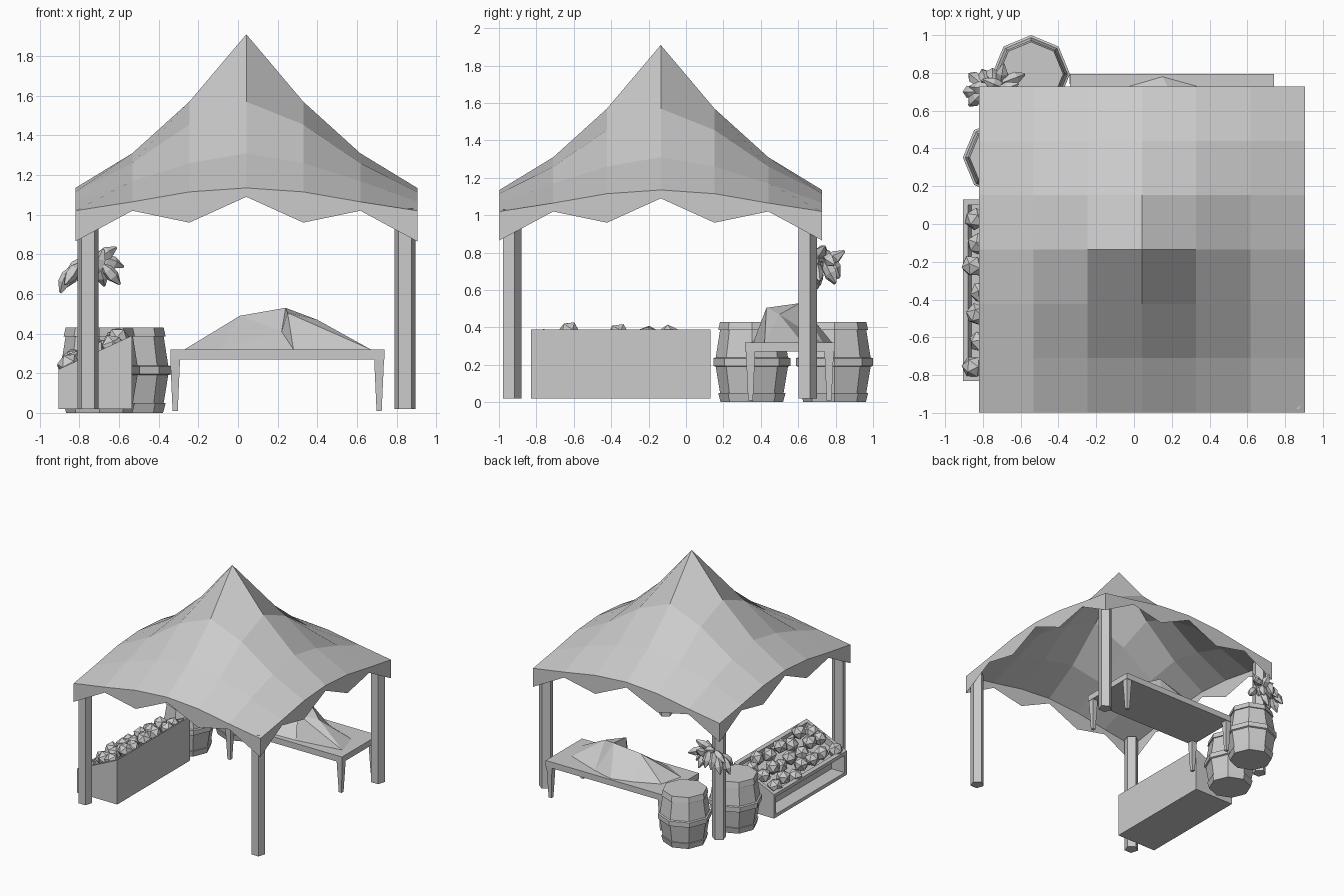
import bpy, bmesh, math, random
from mathutils import Vector

if "Cube" in bpy.data.objects:
    bpy.data.objects.remove(bpy.data.objects["Cube"])

random.seed(4)


def finish(name, bm, normals=True):
    if normals:
        bmesh.ops.recalc_face_normals(bm, faces=bm.faces[:])
    me = bpy.data.meshes.new(name)
    bm.to_mesh(me)
    bm.free()
    ob = bpy.data.objects.new(name, me)
    bpy.context.collection.objects.link(ob)
    return ob


def loft(bm, rings):
    """Skin a list of equal-length point loops and cap both ends."""
    loops = [[bm.verts.new(p) for p in r] for r in rings]
    n = len(loops[0])
    for a, b in zip(loops, loops[1:]):
        for i in range(n):
            j = (i + 1) % n
            bm.faces.new((a[i], a[j], b[j], b[i]))
    bm.faces.new(loops[0][::-1])
    bm.faces.new(loops[-1])


def lathe(name, profile, sides, loc, start=math.pi / 2):
    bm = bmesh.new()
    ang = [start + 2 * math.pi * i / sides for i in range(sides)]
    loft(bm, [[(r * math.cos(a), r * math.sin(a), z) for a in ang] for r, z in profile])
    ob = finish(name, bm)
    ob.location = loc
    return ob


def rect(x0, x1, y0, y1, z):
    return [(x0, y0, z), (x1, y0, z), (x1, y1, z), (x0, y1, z)]


# Canopy: square grid with symmetric sagging heights, plus hanging scalloped edge
CX, CY, STEP = 0.042, -0.135, 0.2875
H = [[1.91, 1.57, 1.31, 1.135],
     [1.57, 1.455, 1.26, 1.115],
     [1.31, 1.26, 1.17, 1.065],
     [1.135, 1.115, 1.065, 1.02]]
HEM = [1.09, 0.96, 1.02, 0.865]
bm = bmesh.new()
R = range(-3, 4)
top = {(i, j): bm.verts.new((CX + i * STEP, CY + j * STEP, H[abs(i)][abs(j)])) for i in R for j in R}
for i in range(-3, 3):
    for j in range(-3, 3):
        bm.faces.new((top[i, j], top[i + 1, j], top[i + 1, j + 1], top[i, j + 1]))
edge = ([(i, -3) for i in range(-3, 3)] + [(3, j) for j in range(-3, 3)]
        + [(i, 3) for i in range(3, -3, -1)] + [(-3, j) for j in range(3, -3, -1)])
hem = []
for i, j in edge:
    k = min(abs(i), abs(j))
    hem.append(bm.verts.new((CX + i * STEP, CY + j * STEP, HEM[k])))
for k in range(len(edge)):
    m = (k + 1) % len(edge)
    bm.faces.new((hem[k], hem[m], top[edge[m]], top[edge[k]]))
finish("canopy", bm)

# Five-sided corner posts
for x in (-0.757, 0.842):
    for y in (-0.935, 0.645):
        lathe("post", [(0.055, 0.02), (0.055, 1.03)], 5, (x, y, 0))

# Table with tapered legs
bm = bmesh.new()
loft(bm, [rect(-0.34, 0.74, 0.315, 0.795, z) for z in (0.27, 0.32)])
finish("table_top", bm)
for x in (-0.317, 0.712):
    for y in (0.345, 0.765):
        bm = bmesh.new()
        loft(bm, [rect(x - w, x + w, y - w, y + w, z) for w, z in ((0.013, 0.01), (0.025, 0.275))])
        finish("table_leg", bm)

# Crumpled cloth heap on the table
base = [(-0.27, 0.45), (-0.09, 0.35), (0.28, 0.36), (0.67, 0.42), (0.62, 0.62),
        (0.33, 0.73), (0.15, 0.78), (-0.02, 0.73), (-0.22, 0.64)]
peaks = [(0.01, 0.58, 0.49), (0.22, 0.47, 0.41), (0.25, 0.43, 0.505), (0.40, 0.50, 0.47),
         (0.24, 0.61, 0.53)]
bm = bmesh.new()
b = [bm.verts.new((x, y, 0.32)) for x, y in base]
p = [bm.verts.new(q) for q in peaks]
for f in ((b[0], b[1], p[0]), (b[1], p[1], p[0]), (b[1], b[2], p[1]), (b[2], p[2], p[1]),
          (b[2], b[3], p[2]), (b[3], p[3], p[2]), (b[3], b[4], p[3]), (b[4], b[5], p[3]),
          (b[5], p[4], p[3]), (b[5], b[6], p[4]), (b[6], b[7], p[4]), (b[7], p[0], p[4]),
          (b[7], b[8], p[0]), (b[8], b[0], p[0]), (p[0], p[1], p[4]), (p[1], p[2], p[4]),
          (p[2], p[3], p[4])):
    bm.faces.new(f)
finish("cloth_heap", bm)

# Eight-sided barrels with hoops
barrel = [(0.167, 0), (0.18, 0.05), (0.17, 0.05), (0.193, 0.19), (0.206, 0.195),
          (0.206, 0.235), (0.193, 0.24), (0.17, 0.385), (0.18, 0.385), (0.17, 0.43)]
lathe("back_barrel", barrel, 8, (-0.545, 0.794, 0))
lathe("side_barrel", barrel, 8, (-0.70, 0.352, 0))

# Slant-topped produce crate, recessed on top and along its outer side
bm = bmesh.new()
prof = [(-0.905, 0.02), (-0.535, 0.02), (-0.535, 0.39), (-0.905, 0.22)]
loft(bm, [[(x, y, z) for x, z in prof] for y in (-0.83, 0.13)])
bmesh.ops.recalc_face_normals(bm, faces=bm.faces[:])
up = max(bm.faces, key=lambda f: f.normal.z)
out = min(bm.faces, key=lambda f: f.normal.x)
for f, t, d in ((up, 0.04, 0.05), (out, 0.04, 0.12)):
    n = f.normal.copy()
    bmesh.ops.inset_individual(bm, faces=[f], thickness=t)
    inner = bmesh.ops.extrude_face_region(bm, geom=[f])["geom"]
    bmesh.ops.delete(bm, geom=[f], context='FACES_ONLY')
    bmesh.ops.translate(bm, verts=[v for v in inner if isinstance(v, bmesh.types.BMVert)], vec=-n * d)
finish("crate", bm, False)

# Fruit heaped on the slope
for row in range(7):
    for col in range(3):
        x = -0.845 + col * 0.11 + random.uniform(-0.015, 0.015) + (row % 2) * 0.02
        y = -0.74 + row * 0.13 + random.uniform(-0.02, 0.02)
        z = 0.22 + (x + 0.905) * 0.46 + random.uniform(-0.015, 0.02)
        bm = bmesh.new()
        bmesh.ops.create_icosphere(bm, subdivisions=1, radius=0.06)
        fruit = finish("fruit", bm)
        fruit.location = (x, y, z)
        fruit.rotation_euler = [random.uniform(0, 3) for _ in range(3)]

# Bunch of pods hung on the back left post: (position, direction)
pod = [(0.008, -0.065), (0.03, -0.03), (0.034, 0.015), (0.006, 0.07)]
for loc, d in [((-0.87, 0.70, 0.67), (-0.4, 0, -1)), ((-0.84, 0.77, 0.69), (-0.5, 0.4, -0.9)),
               ((-0.84, 0.66, 0.70), (-0.5, -0.5, -0.8)), ((-0.79, 0.78, 0.72), (-0.2, 0.5, -0.8)),
               ((-0.81, 0.72, 0.74), (-0.8, 0.1, -0.5)), ((-0.75, 0.79, 0.73), (0, 0.4, -0.8)),
               ((-0.74, 0.74, 0.78), (-0.7, 0.3, 0.3)), ((-0.69, 0.77, 0.70), (0.2, 0.4, -0.8)),
               ((-0.67, 0.72, 0.80), (0.5, 0.2, 0.3)), ((-0.64, 0.77, 0.76), (0.8, 0.3, -0.3)),
               ((-0.64, 0.70, 0.70), (0.6, 0.2, -0.7)), ((-0.70, 0.69, 0.76), (0.3, 0, 1)),
               ((-0.77, 0.70, 0.69), (-0.3, 0.2, -0.8)), ((-0.70, 0.79, 0.77), (0.1, 0.6, 0.4))]:
    ob = lathe("hanging_pod", pod, 5, loc)
    ob.rotation_euler = Vector(d).to_track_quat('Z', 'Y').to_euler()
